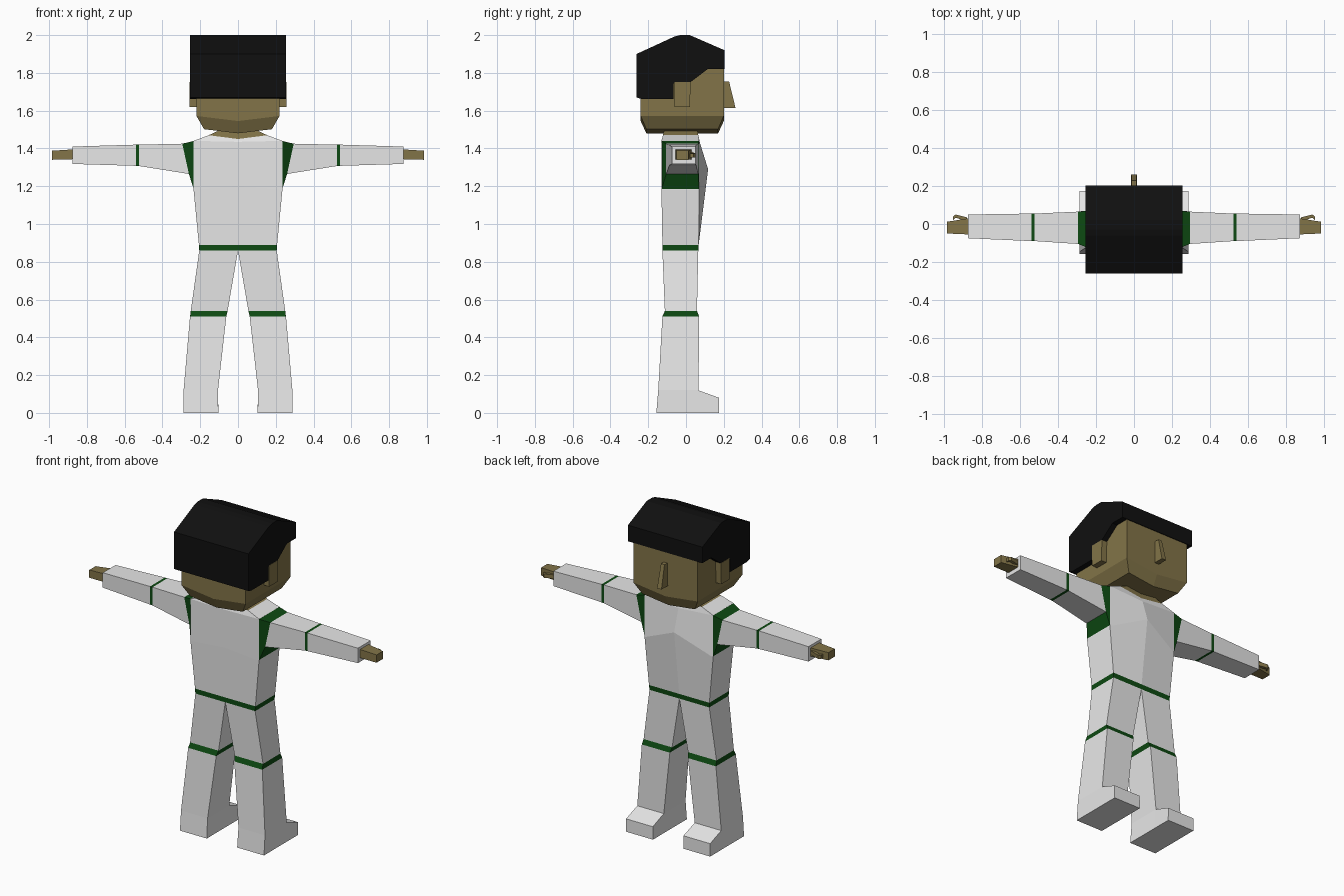
import bpy, bmesh


def colour(name, r, g, b):
    m = bpy.data.materials.new(name)
    m.diffuse_color = (r, g, b, 1)
    return m


WHITE = colour("white cloth", 0.8, 0.8, 0.8)
GREEN = colour("dark green trim", 0.004, 0.067, 0.006)
SKIN = colour("skin", 0.225, 0.175, 0.065)
HAIR = colour("black hair", 0.005, 0.005, 0.005)


def loft(name, rings, mats, mirror=False):
    """Join rings of points; mats holds one material per segment."""
    palette = list(dict.fromkeys(mats))
    bm = bmesh.new()
    vs = [[bm.verts.new(p) for p in ring] for ring in rings]
    n = len(rings[0])
    for i, mat in enumerate(mats):
        for k in range(n):
            j = (k + 1) % n
            f = bm.faces.new((vs[i][k], vs[i][j], vs[i + 1][j], vs[i + 1][k]))
            f.material_index = palette.index(mat)
    for ring, mat in ((vs[0], mats[0]), (vs[-1], mats[-1])):
        bm.faces.new(ring).material_index = palette.index(mat)
    bmesh.ops.recalc_face_normals(bm, faces=bm.faces)
    me = bpy.data.meshes.new(name)
    bm.to_mesh(me)
    bm.free()
    for m in palette:
        me.materials.append(m)
    ob = bpy.data.objects.new(name, me)
    bpy.context.collection.objects.link(ob)
    if mirror:
        ob.modifiers.new("mirror", 'MIRROR').use_clip = False
    return ob


def rect(x0, x1, y0, y1, z):
    return [(x0, y0, z), (x1, y0, z), (x1, y1, z), (x0, y1, z)]


def arm_ring(x_low, x_top, y0, y1, z0, z1):
    return [(x_low, y0, z0), (x_low, y1, z0), (x_top, y1, z1), (x_top, y0, z1)]


def six(w, yb, yf, z, yc=None, zb=None, zf=None):
    """Rectangle with extra middle points on both broad sides."""
    yc, zb, zf = (d if v is None else v for v, d in ((yc, yf), (zb, z), (zf, z)))
    return [(-w, yb, z), (0, yb, zb), (w, yb, z), (w, yf, z), (0, yc, zf), (-w, yf, z)]


# Torso with waist band, chest ridge and sloping collar
loft("torso", [
    six(0.205, -0.125, 0.065, 0.86),
    six(0.207, -0.125, 0.067, 0.89),
    six(0.235, -0.13, 0.07, 1.18, 0.117, 1.2, 1.29),
    six(0.235, -0.13, 0.07, 1.44, 0.075, 1.435, 1.425),
    six(0.155, -0.122, 0.065, 1.47, 0.065, 1.45, 1.45),
    six(0.09, -0.115, 0.06, 1.5)],
    [GREEN, WHITE, WHITE, WHITE, SKIN])

# Sleeves with shoulder and elbow trim
loft("arms", [
    arm_ring(0.233, 0.233, -0.13, 0.07, 1.18, 1.44),
    arm_ring(0.26, 0.295, -0.105, 0.065, 1.265, 1.425),
    arm_ring(0.523, 0.523, -0.09, 0.055, 1.307, 1.42),
    arm_ring(0.54, 0.54, -0.09, 0.055, 1.308, 1.42),
    arm_ring(0.875, 0.875, -0.075, 0.05, 1.318, 1.41)],
    [GREEN, WHITE, GREEN, WHITE], True)

# Hands and thumbs
loft("hands", [
    arm_ring(0.87, 0.87, -0.055, 0.03, 1.343, 1.395),
    arm_ring(0.985, 0.985, -0.05, 0.012, 1.34, 1.388)],
    [SKIN], True)
loft("thumbs", [
    arm_ring(0.88, 0.88, 0.015, 0.035, 1.355, 1.38),
    arm_ring(0.94, 0.94, 0.033, 0.05, 1.352, 1.375),
    arm_ring(0.953, 0.953, 0.02, 0.04, 1.352, 1.373)],
    [SKIN, SKIN], True)

# Trouser legs with knee bands
loft("legs", [
    rect(0.0, 0.205, -0.125, 0.065, 0.86),
    rect(0.055, 0.25, -0.112, 0.058, 0.54),
    rect(0.062, 0.254, -0.125, 0.07, 0.51),
    rect(0.106, 0.288, -0.147, 0.066, 0.12),
    rect(0.104, 0.288, -0.157, 0.066, 0.0)],
    [WHITE, GREEN, WHITE, WHITE], True)

# Front of the feet
loft("feet", [
    arm_ring(0.104, 0.106, 0.06, 0.175, 0.0, 0.08)[:2]
    + [(0.105, 0.175, 0.08), (0.106, 0.064, 0.12)],
    [(0.288, 0.06, 0.0), (0.288, 0.175, 0.0), (0.288, 0.175, 0.08), (0.288, 0.064, 0.12)]],
    [WHITE], True)

# Head with a tapered, slightly pointed jaw
loft("head", [
    six(0.18, -0.21, 0.17, 1.502, zb=1.48, zf=1.48),
    six(0.22, -0.24, 0.2, 1.572, zb=1.545, zf=1.545),
    six(0.22, -0.24, 0.2, 1.88)],
    [SKIN, SKIN])

# Hair: side outline drawn straight across the head
outline = [(-0.262, 1.67), (-0.262, 1.9), (-0.06, 1.993), (-0.03, 2.0), (0.02, 2.0),
           (0.204, 1.92), (0.204, 1.82), (0.115, 1.82), (0.025, 1.752),
           (-0.065, 1.745), (-0.065, 1.662), (-0.235, 1.662)]
loft("hair", [[(x, y, z) for y, z in outline] for x in (-0.255, 0.255)], [HAIR])

# Ears and nose
loft("ears", [
    rect(0.21, 0.256, -0.06, 0.02, 1.62),
    rect(0.21, 0.256, -0.06, 0.025, 1.752)], [SKIN], True)
loft("nose", [
    rect(-0.015, 0.015, 0.19, 0.262, 1.615),
    rect(-0.012, 0.012, 0.19, 0.228, 1.755)], [SKIN])
